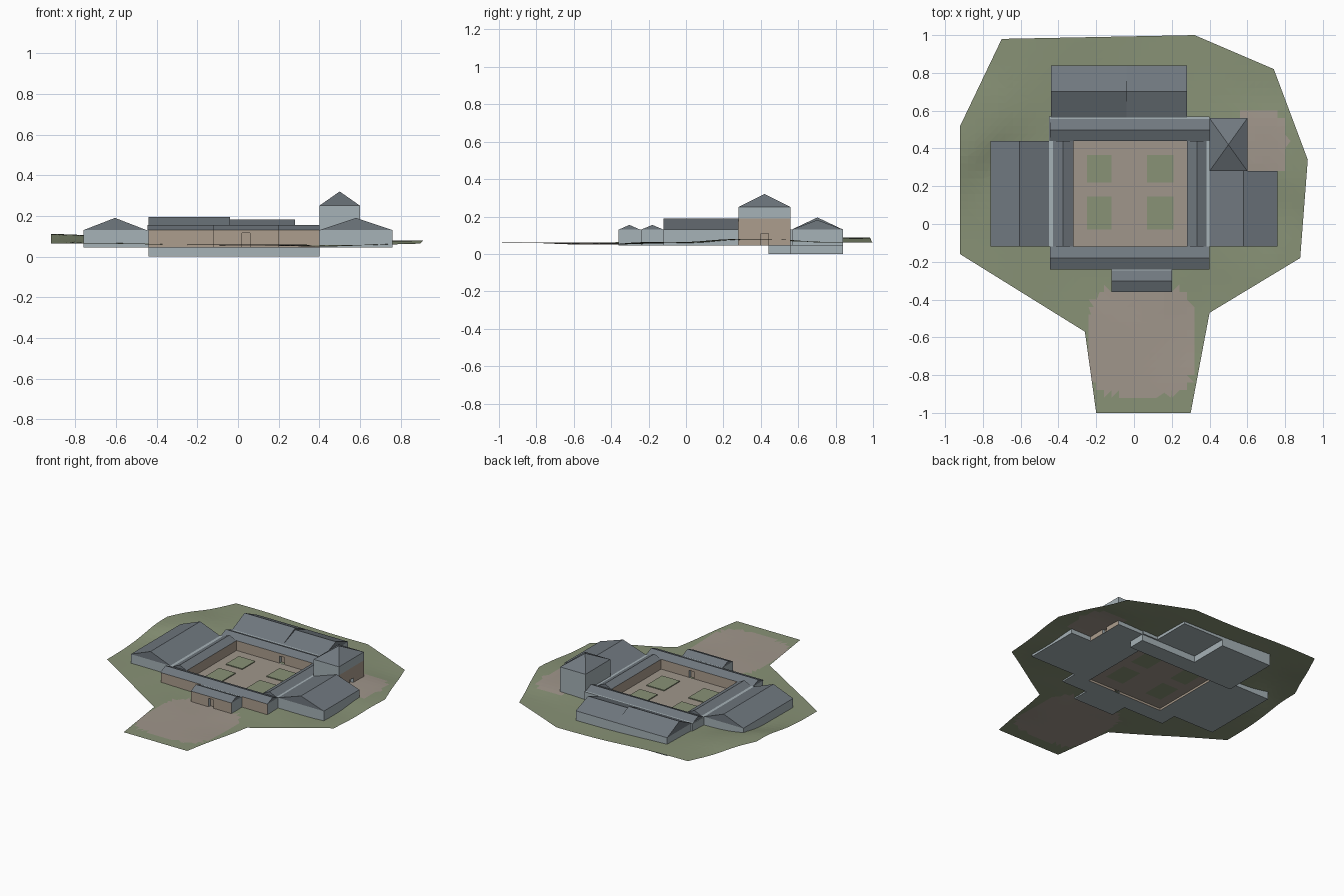
import bpy
import bmesh
from mathutils import Vector

if "Cube" in bpy.data.objects:
    bpy.data.objects.remove(bpy.data.objects["Cube"])


def material(name, rgb):
    def lin(c):
        c /= 255
        return c / 12.92 if c <= 0.04045 else ((c + 0.055) / 1.055) ** 2.4
    m = bpy.data.materials.new(name)
    m.use_nodes = True
    color = (*[lin(c) for c in rgb], 1)
    m.diffuse_color = color
    bsdf = m.node_tree.nodes["Principled BSDF"]
    bsdf.inputs["Base Color"].default_value = color
    bsdf.inputs["Roughness"].default_value = 0.9
    return m


PALE = material("pale grey wall", (166, 178, 183))
ROOF = material("slate roof", (112, 120, 127))
STONE = material("brown stone wall", (172, 157, 141))
PATH = material("bare earth", (160, 150, 139))
GRASS = material("grass", (136, 146, 118))


def finish(bm, name, mats):
    mesh = bpy.data.meshes.new(name)
    bm.normal_update()
    bm.to_mesh(mesh)
    bm.free()
    for m in mats:
        mesh.materials.append(m)
    ob = bpy.data.objects.new(name, mesh)
    bpy.context.collection.objects.link(ob)
    return ob


def box_mesh(x0, x1, y0, y1, z0, z1):
    bm = bmesh.new()
    bmesh.ops.create_cube(bm, size=1)
    for v in bm.verts:
        v.co = Vector((x1 if v.co.x > 0 else x0,
                       y1 if v.co.y > 0 else y0,
                       z1 if v.co.z > 0 else z0))
    bm.normal_update()
    return bm


def cut(bm, axis, at):
    normal = Vector((0, 0, 0))
    normal[axis] = 1
    bmesh.ops.bisect_plane(bm, geom=bm.verts[:] + bm.edges[:] + bm.faces[:],
                           plane_co=normal * at, plane_no=normal)


def walls(name, x, y, z, stone=(), stone_top=1.0, door=None):
    """Wall block; stone lists brown directions, door is (direction, start, end, top)."""
    bm = box_mesh(*x, *y, *z)
    if stone and stone_top < z[1]:
        cut(bm, 2, stone_top)
    if door:
        way, start, end, top = door
        along = 1 if way[0] else 0
        for axis, at in ((along, start), (along, end), (2, top)):
            cut(bm, axis, at)
    bm.normal_update()
    for f in bm.faces:
        low = f.calc_center_median().z < stone_top
        f.material_index = int(low and any(f.normal.dot(Vector(d)) > 0.9 for d in stone))
    if door:
        # Recess the doorway with pale reveals
        def is_door(f):
            c = f.calc_center_median()
            return f.normal.dot(Vector(way)) > 0.9 and start < c[along] < end and c.z < top
        made = bmesh.ops.extrude_discrete_faces(bm, faces=[f for f in bm.faces if is_door(f)])
        for f in made["faces"]:
            for e in f.edges:
                for side in e.link_faces:
                    if side != f:
                        side.material_index = 0
            for v in f.verts:
                v.co -= Vector(way) * 0.02
    return finish(bm, name, [PALE, STONE])


def roof(name, x, y, eave, ridge, along):
    """Gable roof with its ridge along axis 0 or 1, or a pyramid for None."""
    bm = box_mesh(*x, *y, eave, ridge)
    mid = (sum(x) / 2, sum(y) / 2)
    for v in bm.verts:
        if v.co.z > (eave + ridge) / 2:
            for axis in (0, 1):
                if axis != along:
                    v.co[axis] = mid[axis]
    bmesh.ops.remove_doubles(bm, verts=bm.verts, dist=0.0001)
    return finish(bm, name, [ROOF])


EAST, WEST, NORTH, SOUTH = (1, 0, 0), (-1, 0, 0), (0, 1, 0), (0, -1, 0)
BASE, EAVE, LOW, HIGH = 0.045, 0.13, 0.155, 0.19
BODY = (BASE, EAVE)

# Galleries around the courtyard
walls("south_gallery_wall", (-.44, .40), (-.24, -.12), BODY, (NORTH, SOUTH),
      door=(NORTH, .02, .06, .11))
roof("south_gallery_roof", (-.445, .40), (-.24, -.12), EAVE, LOW, 0)
walls("north_gallery_wall", (-.45, .40), (.44, .57), BODY, (SOUTH,),
      door=(SOUTH, .02, .06, .11))
roof("north_gallery_roof", (-.445, .40), (.44, .555), EAVE, LOW, 0)
walls("west_gallery_wall", (-.45, -.32), (-.12, .44), BODY, (EAST,))
roof("west_gallery_roof", (-.43, -.32), (-.12, .44), EAVE, LOW, 1)
walls("east_gallery_wall", (.28, .41), (-.12, .44), BODY, (WEST,))
roof("east_gallery_roof", (.28, .385), (-.12, .44), EAVE, LOW, 1)

# Gatehouse
walls("gatehouse_wall", (-.12, .20), (-.36, -.23), BODY, (SOUTH,),
      door=(SOUTH, .02, .06, .115))
roof("gatehouse_roof", (-.12, .20), (-.36, -.245), EAVE, LOW, 0)

# Halls
walls("west_hall_wall", (-.76, -.45), (-.12, .44), BODY)
roof("west_hall_roof", (-.76, -.45), (-.12, .44), EAVE, HIGH, 1)
walls("east_hall_wall", (.40, .76), (-.12, .28), BODY)
roof("east_hall_roof", (.40, .76), (-.12, .28), EAVE, HIGH, 1)
walls("north_hall_wall", (-.44, .28), (.56, .84), BODY)
roof("north_hall_high_roof", (-.44, -.04), (.565, .84), EAVE, .195, 0)
roof("north_hall_low_roof", (-.04, .28), (.565, .84), EAVE, .182, 0)

# Cellars below the north side
walls("north_gallery_cellar", (-.44, .40), (.44, .56), (0, .055))
walls("north_hall_cellar", (-.44, -.04), (.56, .84), (0, .055))

# Corner tower
walls("tower_wall", (.40, .60), (.28, .56), (BASE, .25), (EAST,), .19,
      door=(EAST, .40, .44, .11))
roof("tower_roof", (.40, .60), (.28, .56), .25, .32, None)

# Courtyard paving with four raised lawns
bm = bmesh.new()
corners = ((-.32, -.12), (.28, -.12), (.28, .44), (-.32, .44))
bm.faces.new([bm.verts.new((*c, .06)) for c in corners])
lawn_x, lawn_y = ((-.25, -.12), (.07, .21)), ((-.03, .145), (.22, .365))
for axis, spans in enumerate((lawn_x, lawn_y)):
    for span in spans:
        for at in span:
            cut(bm, axis, at)


def inside(value, spans):
    return any(a < value < b for a, b in spans)


for f in bm.faces:
    c = f.calc_center_median()
    f.material_index = int(inside(c.x, lawn_x) and inside(c.y, lawn_y))
finish(bm, "courtyard", [PATH, GRASS])
for i, sx in enumerate(lawn_x):
    for j, sy in enumerate(lawn_y):
        finish(box_mesh(*sx, *sy, .061, .067), f"lawn_{i}_{j}", [GRASS])

# Ground sheet with gentle slopes
OUTLINE = ((-.70, .98, .087), (.32, 1, .062), (.74, .82, .06), (.92, .34, .08),
           (.88, -.18, .063), (.40, -.47, .05), (.30, -1, .06), (-.20, -1, .06),
           (-.26, -.57, .06), (-.92, -.16, .065), (-.92, .52, .11))
INNER = ((0, .15, .056), (.65, .4, .078), (-.6, .2, .066), (.6, 0, .055), (0, -.3, .055))


def height(p):
    total = weight = 0
    for x, y, z in OUTLINE + INNER:
        w = 1 / ((p.x - x) ** 2 + (p.y - y) ** 2 + 0.0001) ** 1.5
        total += w * z
        weight += w
    return total / weight


def is_earth(c):
    gate = abs((c.x - .04) / .28) ** 4 + abs((c.y + .62) / .29) ** 4 < 1
    yard = abs((c.x - .66) / .15) ** 3 + abs((c.y - .43) / .17) ** 3 < 1
    return gate or yard


bm = bmesh.new()
bm.faces.new([bm.verts.new((x, y, 0)) for x, y, z in reversed(OUTLINE)])
bmesh.ops.triangulate(bm, faces=bm.faces[:])
for axis in (0, 1):
    for k in range(-24, 25):
        cut(bm, axis, k * 0.04)
bmesh.ops.triangulate(bm, faces=bm.faces[:])
yard_faces = []
for f in bm.faces:
    c = f.calc_center_median()
    f.material_index = int(is_earth(c))
    if -.32 < c.x < .28 and -.12 < c.y < .44:
        yard_faces.append(f)
bmesh.ops.delete(bm, geom=yard_faces, context="FACES")
for v in bm.verts:
    v.co.z = height(v.co)
bm.normal_update()
bmesh.ops.recalc_face_normals(bm, faces=bm.faces[:])
if sum(f.normal.z for f in bm.faces) < 0:
    bmesh.ops.reverse_faces(bm, faces=bm.faces[:])
finish(bm, "ground", [GRASS, PATH])
